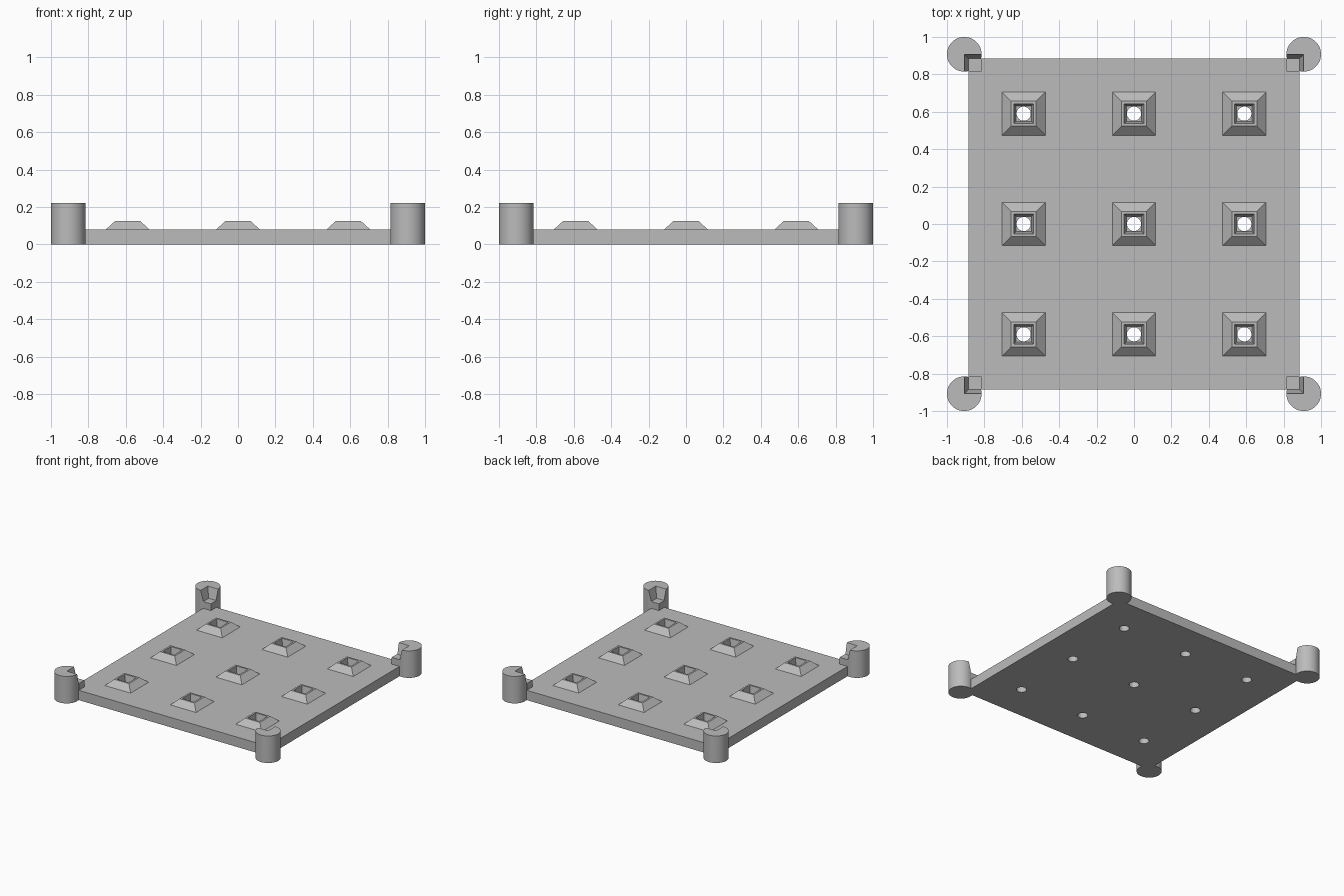
import bpy, bmesh, math

cube = bpy.data.objects.get("Cube")
if cube:
    bpy.data.objects.remove(cube, do_unlink=True)

grey = bpy.data.materials.new("plain grey")
grey.use_nodes = True
colour = (0.5, 0.5, 0.5, 1)
grey.diffuse_color = colour
grey.node_tree.nodes["Principled BSDF"].inputs["Base Color"].default_value = colour

PLATE, PLATE_TOP = 0.885, 0.08
POST, RADIUS, POST_TOP = 0.9075, 0.0925, 0.22
LEDGE = 0.135
INNER = POST - RADIUS
SPACING = 0.59
GRID = [(i * SPACING, j * SPACING) for i in (-1, 0, 1) for j in (-1, 0, 1)]
CORNERS = [(sx, sy) for sx in (-1, 1) for sy in (-1, 1)]


def prism(bm, low, high):
    """Rectangular solid between two levels, each (x0, x1, y0, y1, z)."""
    rings = []
    for x0, x1, y0, y1, z in (low, high):
        rings.append([bm.verts.new((x, y, z)) for x, y in ((x0, y0), (x1, y0), (x1, y1), (x0, y1))])
    a, b = rings
    bm.faces.new(a[::-1])
    bm.faces.new(b)
    for i in range(4):
        j = (i + 1) % 4
        bm.faces.new((a[i], a[j], b[j], b[i]))


def square(x, y, half, z):
    return (x - half, x + half, y - half, y + half, z)


def corner_square(sx, sy, inner, outer, z):
    xs, ys = sorted((sx * inner, sx * outer)), sorted((sy * inner, sy * outer))
    return (*xs, *ys, z)


def cylinder(bm, x, y, radius, z0, z1, sides):
    made = bmesh.ops.create_cone(bm, cap_ends=True, segments=sides, radius1=radius,
                                 radius2=radius, depth=z1 - z0)
    bmesh.ops.translate(bm, verts=made["verts"], vec=(x, y, (z0 + z1) / 2))


def finish(name, bm, helper=False):
    bmesh.ops.recalc_face_normals(bm, faces=bm.faces)
    mesh = bpy.data.meshes.new(name)
    bm.to_mesh(mesh)
    bm.free()
    mesh.materials.append(grey)
    obj = bpy.data.objects.new(name, mesh)
    bpy.context.collection.objects.link(obj)
    if helper:
        obj.hide_render = True
        obj.hide_viewport = True
        obj.display_type = 'WIRE'
    return obj


def boolean(target, other, operation):
    mod = target.modifiers.new(other.name, 'BOOLEAN')
    mod.object, mod.operation, mod.solver = other, operation, 'EXACT'


def smooth(obj):
    bpy.ops.object.select_all(action='DESELECT')
    obj.select_set(True)
    bpy.context.view_layer.objects.active = obj
    bpy.ops.object.shade_smooth_by_angle(angle=math.radians(30))


# Flat plate
bm = bmesh.new()
prism(bm, square(0, 0, PLATE, 0), square(0, 0, PLATE, PLATE_TOP))
plate = finish("plate", bm)

# Raised pyramid seats, their slopes running on into the plate
bm = bmesh.new()
for x, y in GRID:
    prism(bm, square(x, y, 0.16, 0.04), square(x, y, 0.067, 0.125))
boolean(plate, finish("seat_shapes", bm, True), 'UNION')

# Tapered square pockets
bm = bmesh.new()
for x, y in GRID:
    prism(bm, square(x, y, 0.041, 0.06), square(x, y, 0.053, 0.13))
boolean(plate, finish("pocket_cutters", bm, True), 'DIFFERENCE')

# Round through holes
bm = bmesh.new()
for x, y in GRID:
    cylinder(bm, x, y, 0.038, -0.05, 0.2, 24)
boolean(plate, finish("hole_cutters", bm, True), 'DIFFERENCE')

# Corner posts with a sloped notch and a square ledge facing inward
side_names = {-1: "right", 1: "left"}
depth_names = {-1: "front", 1: "back"}
for sx, sy in CORNERS:
    label = f"{depth_names[sy]}_{side_names[sx]}"
    bm = bmesh.new()
    prism(bm, corner_square(sx, sy, 0.7, PLATE, LEDGE),
          corner_square(sx, sy, 0.7, POST, POST_TOP + 0.001))
    notch = finish(label + "_notch_cutter", bm, True)

    bm = bmesh.new()
    cylinder(bm, sx * POST, sy * POST, RADIUS, 0, POST_TOP, 48)
    post = finish(label + "_post", bm)
    smooth(post)
    boolean(post, notch, 'DIFFERENCE')

    bm = bmesh.new()
    prism(bm, corner_square(sx, sy, INNER, PLATE, PLATE_TOP - 0.02),
          corner_square(sx, sy, INNER, PLATE, LEDGE))
    finish(label + "_ledge", bm)
